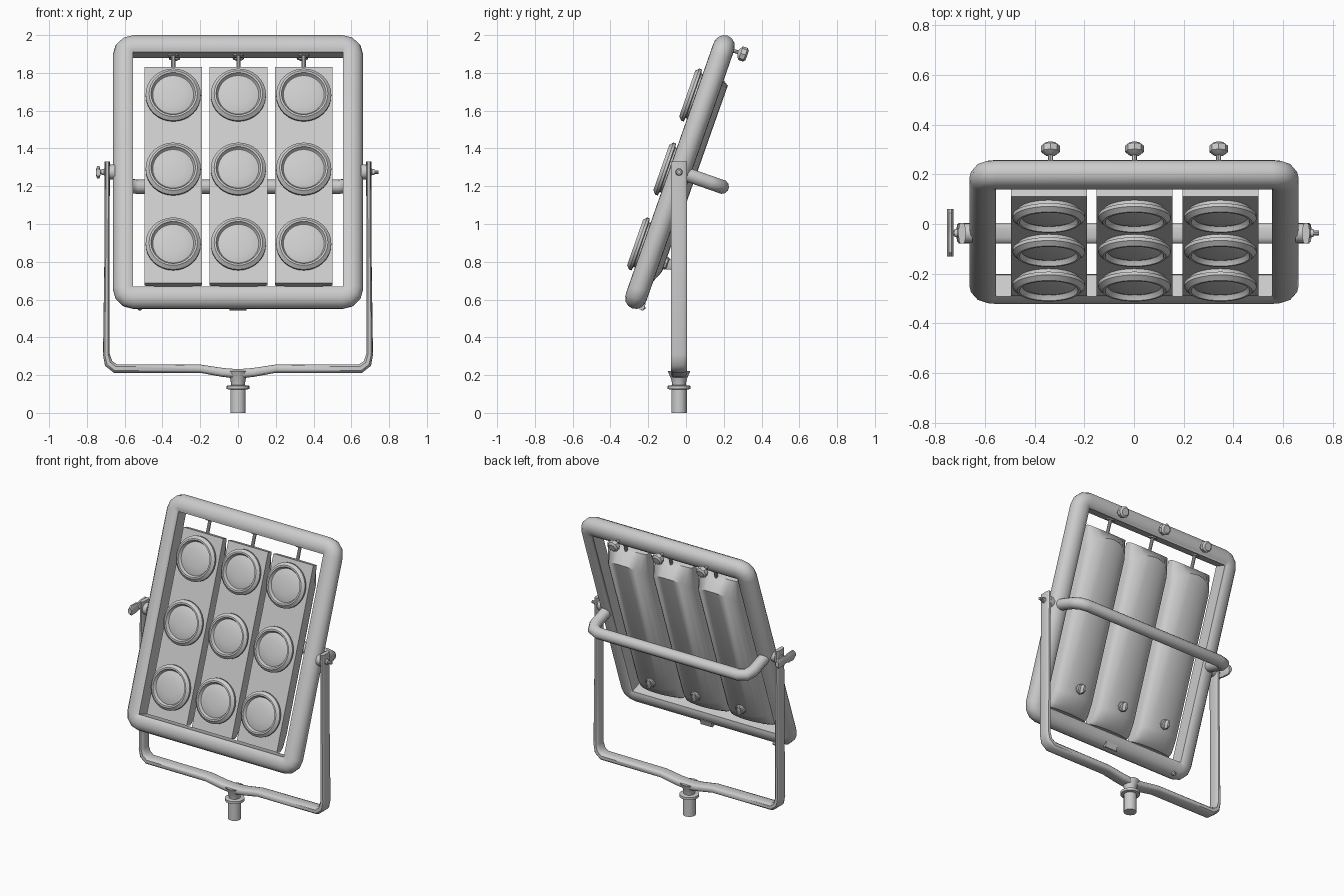
import bpy, bmesh, math
from mathutils import Matrix, Vector

if "Cube" in bpy.data.objects:
    bpy.data.objects.remove(bpy.data.objects["Cube"])

TILT = Matrix.Translation((0, -0.032, 1.275)) @ Matrix.Rotation(math.radians(-19.3), 4, 'X')
YC = -0.037   # yoke centre line in y
WORLD = Matrix.Identity(4)


def loft(name, rings, mat=WORLD, caps=True, loop=False, angle=35):
    """Skin a list of closed rings into one smooth-shaded object."""
    bm = bmesh.new()
    vs = [[bm.verts.new(mat @ Vector(p)) for p in r] for r in rings]
    n = len(vs[0])
    pairs = list(zip(vs, vs[1:])) + ([(vs[-1], vs[0])] if loop else [])
    for a, b in pairs:
        for i in range(n):
            j = (i + 1) % n
            bm.faces.new((a[i], a[j], b[j], b[i]))
    if caps and not loop:
        bm.faces.new(vs[0])
        bm.faces.new(vs[-1])
    bmesh.ops.remove_doubles(bm, verts=bm.verts, dist=1e-5)
    bmesh.ops.recalc_face_normals(bm, faces=bm.faces)
    me = bpy.data.meshes.new(name)
    bm.to_mesh(me)
    bm.free()
    ob = bpy.data.objects.new(name, me)
    bpy.context.collection.objects.link(ob)
    bpy.ops.object.select_all(action='DESELECT')
    ob.select_set(True)
    bpy.context.view_layer.objects.active = ob
    bpy.ops.object.shade_smooth_by_angle(angle=math.radians(angle))
    return ob


def lathe(name, profile, origin, axis, mat=WORLD, n=16):
    """Turn (radius, height) pairs around an axis through origin."""
    m = mat @ Matrix.Translation(origin) @ Vector(axis).to_track_quat('Z', 'Y').to_matrix().to_4x4()
    ang = [2 * math.pi * i / n for i in range(n)]
    rings = [[(max(r, 1e-4) * math.cos(a), max(r, 1e-4) * math.sin(a), h) for a in ang]
             for r, h in profile]
    return loft(name, rings, m)


def sweep(name, path, half, across, mat=WORLD, n=12, power=1.0):
    """Sweep a rounded section along a flat path; half = (in-plane, across) half sizes."""
    pts, across = [Vector(p) for p in path], Vector(across)
    rings = []
    for i, p in enumerate(pts):
        d0 = (p - pts[max(i - 1, 0)]).normalized()
        d1 = (pts[min(i + 1, len(pts) - 1)] - p).normalized()
        t = (d0 + d1).normalized()
        nrm = across.cross(t)
        k = 1 / max(t.dot(d1 if d1.length else d0), 0.6)
        ring = []
        for j in range(n):
            a = 2 * math.pi * (j + 0.5) / n
            c, s = [math.copysign(abs(f) ** power, f) for f in (math.cos(a), math.sin(a))]
            ring.append(p + nrm * half[i][0] * c * k + across * half[i][1] * s)
        rings.append(ring)
    return loft(name, rings, mat, angle=40)


# Outer tube frame: sharp inner corners, rounded outer corners
half_prof = [(0, -.046), (.012, -.054), (.035, -.058), (.06, -.056), (.085, -.045), (.102, -.025)]
prof = half_prof + [(.108, 0)] + [(o, -d) for o, d in reversed(half_prof)]
IX, IV = 0.555, 0.657
rings = []
for off, dep in prof:
    ring = []
    for k, (sx, sv) in enumerate([(1, 1), (-1, 1), (-1, -1), (1, -1)]):
        for s in range(4):
            a = math.pi / 2 * (k + s / 3)
            ring.append((sx * IX + off * math.cos(a), dep, sv * IV + off * math.sin(a)))
    rings.append(ring)
# keep inner-corner points distinct until the loft welds them
loft("frame", rings, TILT, loop=True, angle=50)

# Rear carrying handle
R = 0.038
hp = [(-.605, .03, 0), (-.605, .17, 0), (-.585, .215, 0), (-.535, .235, 0)]
hp += [(-x, y, z) for x, y, z in reversed(hp)]
sweep("rear_handle", hp, [(R, R)] * len(hp), (0, 0, 1), TILT)


# Lamp banks: flat front, curved back, tapered ends
def bank_ring(x, v, shoulder, back, v_back):
    pts = [(x - .153, -.05, v), (x + .153, -.05, v)]
    for i in range(11):
        c = math.cos(math.pi * i / 10)
        s = math.sin(math.pi * i / 10)
        pts.append((x + .153 * c, shoulder + (back - shoulder) * s, v + (v_back - v) * s))
    return pts


lamp_prof = [(.125, 0), (.125, .018), (.146, .022), (.146, .036), (.137, .044),
             (.128, .053), (.118, .053), (.111, .036), (.108, .033),
             (.09, .039), (.06, .044), (.03, .046), (0, .047)]
for x in (-.343, .002, .348):
    loft("lamp_bank", [bank_ring(x, -.64, -.01, .02, -.635), bank_ring(x, -.615, .01, .055, -.6),
                       bank_ring(x, -.53, .015, .085, -.53), bank_ring(x, .4, .015, .088, .515),
                       bank_ring(x, .572, -.01, .0, .572)], TILT)
    for v in (.405, -.01, -.43):
        lathe("lamp", lamp_prof, (x, -.048, v), (0, -1, 0), TILT, 32)
    # hanging rod and its bracket
    lathe("pivot_rod", [(.011, 0), (.011, .085), (.028, .085), (.028, .1)], (x, 0, .565), (0, 0, 1), TILT, 10)
    # tightening knob on the back of the top bar
    lathe("top_knob", [(.01, 0), (.01, .03), (.022, .034), (.038, .046), (.038, .072), (.026, .082)],
          (x * .98, .05, .7), (0, 1, 0), TILT, 8)
    # tapered pointer knob low on the back
    lathe("rear_switch", [(.034, 0), (.034, .02), (.028, .026)], (x, .074, -.48), (0, 1, 0), TILT, 8)
    sweep("switch_grip", [(x, .095, -.48), (x, .128, -.48)], [(.012, .034), (.007, .026)],
          (0, 0, 1), TILT, 8)

# Bottom bar fittings
sweep("latch_plate", [(-.045, .048, -.737), (.045, .048, -.737)], [(.012, .02)] * 2,
      (0, 0, 1), TILT, 4, .1)
lathe("corner_screw", [(.014, 0), (.014, .02), (.009, .026)], (-.52, .04, -.735), (0, .8, -.6), TILT, 10)

# Yoke: flat uprights merging into a rounded bottom bar
yp = [(-.692, 1.33), (-.694, .8), (-.697, .31), (-.685, .262), (-.65, .235),
      (-.2, .234), (-.08, .214)]
yh = [(.014, .042), (.014, .042), (.018, .042), (.022, .042), (.023, .042),
      (.022, .042), (.024, .042)]
path = [(x, YC, z) for x, z in yp] + [(0, YC, .207)] + [(-x, YC, z) for x, z in reversed(yp)]
sweep("yoke", path, yh + [(.025, .044)] + yh[::-1], (0, 1, 0), n=12, power=.6)

# Socket stem with collar and flared neck
lathe("stem", [(.041, 0), (.041, .124), (.062, .126), (.062, .143), (.036, .147),
               (.04, .175), (.06, .222)], (0, YC, 0), (0, 0, 1), n=16)

# Pivot bolts on both sides, wing nut on the left
for s in (-1, 1):
    lathe("pivot_hub", [(.04, 0), (.04, .03), (.016, .06), (.016, .072)],
          (s * .65, YC, 1.275), (s, 0, 0), n=12)
    lathe("pivot_bolt", [(.01, 0), (.01, .095)], (s * .65, YC, 1.275), (s, 0, 0), n=10)
wing = [(-.13, .02), (-.115, .036), (-.06, .034), (YC, .026), (-.012, .034), (.045, .036), (.06, .02)]
sweep("wing_nut", [(-.74, y, 1.273) for y, h in wing], [(.014, h) for y, h in wing], (0, 0, 1), n=8)
